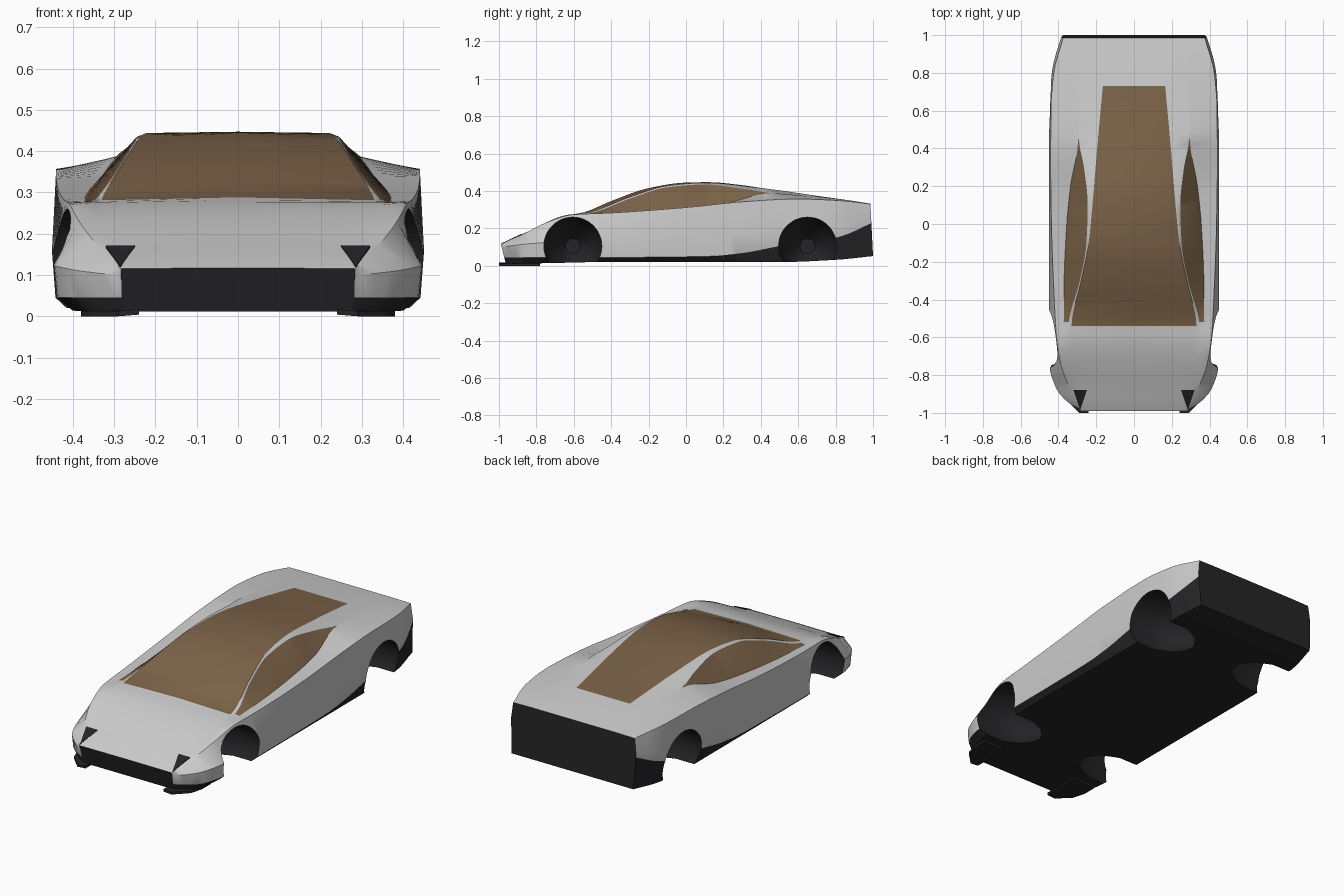
import bpy, bmesh, math

if "Cube" in bpy.data.objects:
    bpy.data.objects.remove(bpy.data.objects["Cube"])


def material(name, rgb):
    m = bpy.data.materials.new(name)
    m.diffuse_color = (*rgb, 1)
    m.use_nodes = True
    m.node_tree.nodes["Principled BSDF"].inputs["Base Color"].default_value = m.diffuse_color
    return m


paint = material("paint", (0.62, 0.62, 0.62))
dark = material("dark_trim", (0.018, 0.018, 0.02))
glass = material("bronze_glass", (0.20, 0.125, 0.065))
MATS = [paint, dark, glass]

# Half-body rails as (y, x, z), from the roof centre round to the floor edge
centre = [(-.99, 0, .117), (-.88, 0, .168), (-.75, 0, .223), (-.6, 0, .275), (-.54, 0, .288), (-.4, 0, .346),
          (-.2, 0, .415), (0, 0, .445), (.12, 0, .447), (.3, 0, .431), (.5, 0, .4), (.73, 0, .37), (1, 0, .332)]
roof_glass_edge = [(-.99, .24, .116), (-.88, .25, .168), (-.6, .33, .275), (-.54, .33, .281), (-.3, .28, .368),
                   (-.1, .24, .428), (.1, .22, .444), (.4, .195, .416), (.73, .165, .37), (1, .14, .332)]
window_top = [(-.99, .26, .116), (-.88, .28, .167), (-.6, .35, .275), (-.52, .345, .281), (-.3, .287, .36),
              (-.1, .252, .42), (.1, .245, .435), (.3, .265, .412), (.45, .291, .389), (.73, .27, .367), (1, .26, .332)]
window_base = [(-.99, .272, .116), (-.88, .305, .167), (-.6, .38, .276), (-.52, .372, .277), (-.3, .37, .289),
               (0, .356, .311), (.2, .336, .332), (.45, .296, .387), (.73, .31, .362), (1, .32, .331)]
shoulder = [(-.99, .284, .115), (-.88, .335, .165), (-.75, .385, .23), (-.6, .41, .274), (-.4, .422, .283),
            (0, .437, .312), (.3, .441, .342), (.6, .44, .357), (.8, .425, .35), (.95, .387, .336), (1, .375, .33)]
waist = [(-.99, .283, .1), (-.95, .345, .105), (-.87, .412, .115), (-.75, .447, .125), (-.45, .45, .15),
         (.1, .45, .17), (.6, .448, .19), (.8, .435, .21), (.95, .40, .235), (1, .385, .245)]
trim_line = [(-.99, .282, .045), (-.95, .335, .045), (-.87, .405, .045), (-.75, .438, .045), (-.4, .442, .045),
             (.1, .442, .05), (.3, .442, .068), (.5, .442, .105), (.8, .432, .15), (1, .384, .228)]
floor_edge = [(-.99, .278, .012), (-.9, .36, .012), (-.75, .4, .014), (-.45, .415, .02), (.5, .415, .02),
              (.8, .41, .032), (1, .375, .052)]
RAILS = [centre, roof_glass_edge, window_top, window_base, shoulder, waist, trim_line, floor_edge]


def sample(rail, y, k):
    """Monotone cubic interpolation of component k along y."""
    n = len(rail)
    d = [(rail[i + 1][k] - rail[i][k]) / (rail[i + 1][0] - rail[i][0]) for i in range(n - 1)]
    t = [d[0]] + [2 * a * b / (a + b) if a * b > 0 else 0 for a, b in zip(d, d[1:])] + [d[-1]]
    i = max(j for j in range(n - 1) if j == 0 or rail[j][0] <= y)
    h = rail[i + 1][0] - rail[i][0]
    s = (y - rail[i][0]) / h
    return ((1 + 2 * s) * (1 - s) ** 2 * rail[i][k] + s * (1 - s) ** 2 * h * t[i]
            + s * s * (3 - 2 * s) * rail[i + 1][k] + s * s * (s - 1) * h * t[i + 1])


def finish(name, bm):
    bmesh.ops.recalc_face_normals(bm, faces=bm.faces)
    me = bpy.data.meshes.new(name)
    bm.to_mesh(me)
    bm.free()
    for m in MATS:
        me.materials.append(m)
    ob = bpy.data.objects.new(name, me)
    bpy.context.collection.objects.link(ob)
    return ob


# Body: loft the rails through closely spaced stations
stations = sorted({round(-.96 + .03 * i, 2) for i in range(66)} | {-.99, -.98, -.54, -.52, .45, .73, 1.0})
stations = [y for y in stations if y <= 1]
bm = bmesh.new()
rings = []
for y in stations:
    half = [(sample(r, y, 1), sample(r, y, 2)) for r in RAILS]
    ring = half + [(-x, z) for x, z in half[:0:-1]]
    f, b = max(0, (-y - .9) / .09), max(0, (y - .9) / .1)
    rings.append([bm.verts.new((x, y + f * .25 * (.117 - z) - b * .05 * (z - .05), z)) for x, z in ring])
N = len(rings[0])
for a, b, y0, y1 in zip(rings, rings[1:], stations, stations[1:]):
    ym = (y0 + y1) / 2
    for i in range(N):
        face = bm.faces.new((a[i], a[(i + 1) % N], b[(i + 1) % N], b[i]))
        strip = min(i, N - 1 - i)
        if strip >= 6:
            face.material_index = 1
        elif (strip == 0 and -.54 < ym < .73) or (strip == 2 and -.52 < ym < .45):
            face.material_index = 2
for ring in (rings[0], rings[-1]):
    bm.faces.new(ring).material_index = 1
body = finish("car_body", bm)


# Wheel wells: revolved cutters that taper towards the car centre
def well_cutter(side, cy):
    bm = bmesh.new()
    loops = []
    for x, r in ((.6, .155), (.3, .155), (.2, .12), (.1, .04)):
        loops.append([bm.verts.new((side * x, cy + r * math.cos(a), .105 + r * math.sin(a)))
                      for a in (math.tau * k / 48 for k in range(48))])
    for a, b in zip(loops, loops[1:]):
        for i in range(48):
            bm.faces.new((a[i], a[(i + 1) % 48], b[(i + 1) % 48], b[i]))
    bm.faces.new(loops[0])
    bm.faces.new(loops[-1])
    for f in bm.faces:
        f.material_index = 1
    ob = finish("wheel_well_cutter", bm)
    ob.hide_render = True
    return ob


bpy.context.view_layer.objects.active = body
for side in (-1, 1):
    for cy in (-.605, .65):
        cutter = well_cutter(side, cy)
        mod = body.modifiers.new("wheel_well", 'BOOLEAN')
        mod.operation, mod.solver, mod.object = 'DIFFERENCE', 'EXACT', cutter
        bpy.ops.object.modifier_apply(modifier=mod.name)
        bpy.data.objects.remove(cutter)
body.select_set(True)
bpy.ops.object.shade_smooth_by_angle(angle=math.radians(28))


# Thin extruded panels for splitter lips and headlights
def panel(name, pts, thick):
    bm = bmesh.new()
    low = [bm.verts.new(p) for p in pts]
    top = [bm.verts.new((x, y, z + thick)) for x, y, z in pts]
    n = len(pts)
    bm.faces.new(low)
    bm.faces.new(top)
    for i in range(n):
        bm.faces.new((low[i], low[(i + 1) % n], top[(i + 1) % n], top[i]))
    for f in bm.faces:
        f.material_index = 1
    return finish(name, bm)


for s, side in ((-1, "left"), (1, "right")):
    panel("splitter_" + side, [(s * .24, -1, .004), (s * .29, -1, 0), (s * .36, -.93, 0),
                               (s * .38, -.86, 0), (s * .38, -.78, 0), (s * .24, -.78, .004)], .013)
    panel("headlight_" + side, [(s * .25, -.88, .162), (s * .32, -.88, .162), (s * .285, -.985, .112)], .009)
